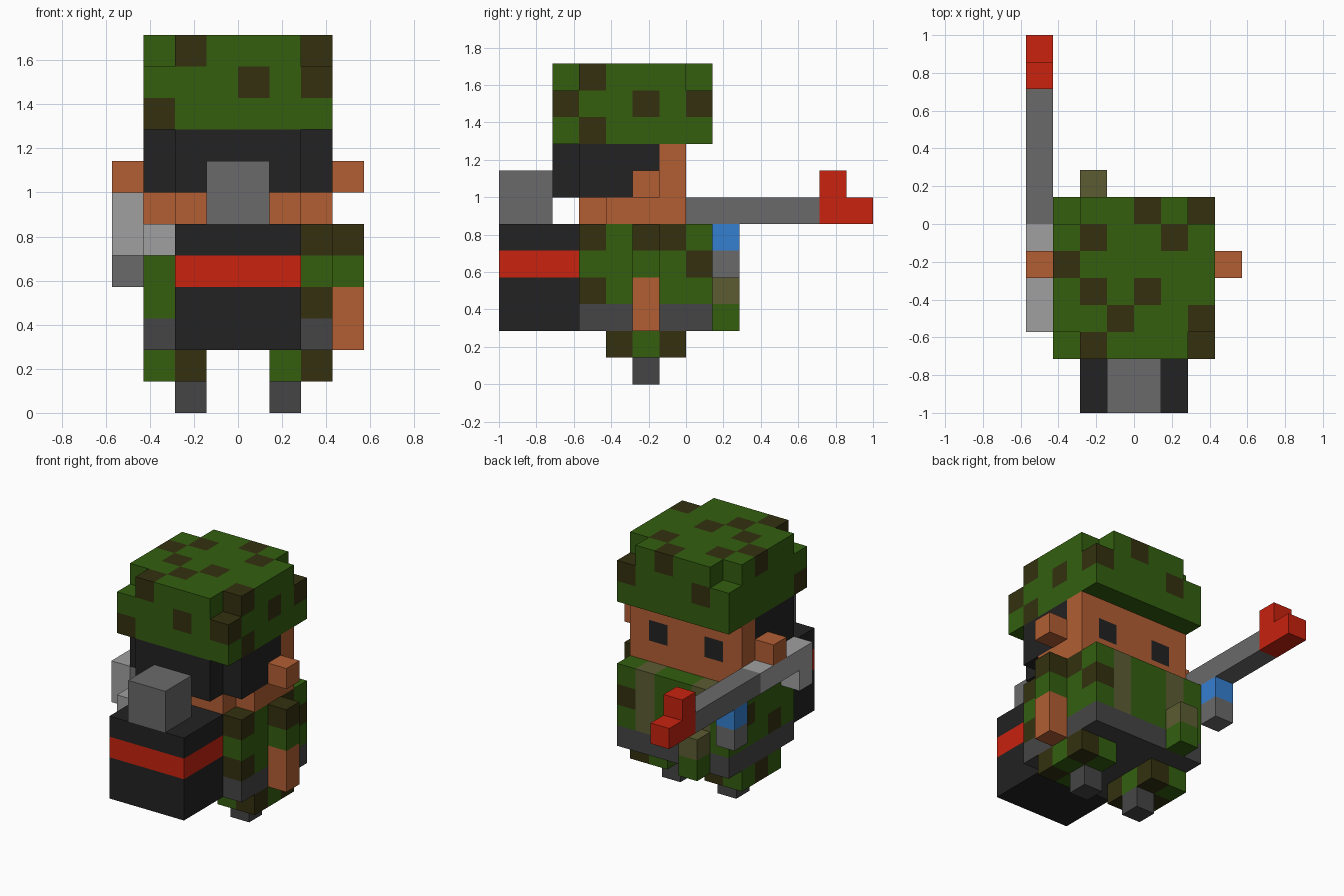
import bpy
import bmesh
from mathutils import Vector

cube = bpy.data.objects.get("Cube")
if cube:
    bpy.data.objects.remove(cube, do_unlink=True)

UNIT = 1 / 7  # edge of one block


def srgb(code):
    """Hex colour to linear RGBA."""
    parts = [int(code[i:i + 2], 16) / 255 for i in (0, 2, 4)]
    return [p / 12.92 if p < 0.04045 else ((p + 0.055) / 1.055) ** 2.4 for p in parts] + [1]


COLOURS = {
    "green": "335f0f", "brown": "33300f", "skin": "b25e33", "black": "222222",
    "grey": "6a6a6a", "light grey": "a0a0a0", "dark grey": "454545",
    "red": "c8220f", "blue": "3580d0", "olive": "5c5c33",
}
materials = {}
for name, code in COLOURS.items():
    mat = bpy.data.materials.new(name)
    mat.use_nodes = True
    mat.diffuse_color = srgb(code)
    bsdf = mat.node_tree.nodes["Principled BSDF"]
    bsdf.inputs["Base Color"].default_value = srgb(code)
    bsdf.inputs["Roughness"].default_value = 0.9
    materials[name] = mat

parts = {}


def fill(part, colour, xs, ys, zs):
    """Fill an inclusive range of blocks in a part with a colour."""
    cells = parts.setdefault(part, {})
    for x in range(xs[0], xs[-1] + 1):
        for y in range(ys[0], ys[-1] + 1):
            for z in range(zs[0], zs[-1] + 1):
                cells[x, y, z] = colour


def paint(part, colour, *cells):
    for cell in cells:
        if cell in parts[part]:
            parts[part][cell] = colour


# Helmet with its top corners cut away, and camouflage spots
fill("helmet", "green", (-3, 2), (-5, 0), (9, 11))
for x in (-3, 2):
    for y in (-5, 0):
        del parts["helmet"][x, y, 11]
paint("helmet", "brown",
      (0, 0, 11), (-2, -1, 11), (1, -1, 11), (-3, -2, 11), (-2, -3, 11),
      (0, -3, 11), (-1, -4, 11), (2, -4, 11), (-2, -5, 11),
      (2, 0, 10), (2, -5, 10), (2, -2, 10), (0, -5, 10), (-2, 0, 10),
      (-3, -5, 9), (2, -4, 9))

# Head, hair and eyes
fill("head", "skin", (-3, 2), (-3, -1), (6, 8))
fill("head", "skin", (-2, 1), (-4,), (6,))
fill("hair", "black", (-2, 1), (-5,), (7, 8))
fill("hair", "black", (-3, 2), (-4,), (7, 8))
for x in (-3, 2):
    paint("head", "black", (x, -3, 7), (x, -3, 8), (x, -2, 8))
paint("head", "black", (-2, -1, 7), (1, -1, 7))
fill("right_ear", "skin", (-4,), (-2,), (7,))
fill("left_ear", "skin", (3,), (-2,), (7,))

# Torso with belt, shoulder straps and spots
fill("torso", "green", (-3, 2), (-4, 0), (2, 5))
fill("torso", "olive", (1,), (0,), (3, 5))
fill("torso", "olive", (-2,), (0,), (3, 5))
paint("torso", "brown", (2, -4, 5), (2, -2, 5), (2, -1, 5), (2, 0, 4),
      (2, -4, 3), (-3, -1, 4), (-3, -3, 3))
fill("torso", "dark grey", (-3, 2), (-4, 0), (2,))
fill("pouch", "green", (-2,), (1,), (2,))
fill("pouch", "olive", (-2,), (1,), (3,))

# Left arm
fill("left_arm", "skin", (3,), (-2,), (2, 3))
fill("left_arm", "green", (3,), (-2,), (4,))
fill("left_arm", "brown", (3,), (-2,), (5,))

# Legs in a checker of two cloth colours, and feet
for side, x in (("right", -3), ("left", 1)):
    leg = side + "_leg"
    fill(leg, "green", (x, x + 1), (-3, -1), (1,))
    paint(leg, "brown", *[c for c in parts[leg] if (c[0] + c[1]) % 2])
for side, x in (("right", -2), ("left", 1)):
    fill(side + "_foot", "dark grey", (x,), (-2,), (0,))

# Fuel tank with a band and a valve
fill("fuel_tank", "black", (-2, 1), (-7, -5), (2, 5))
fill("fuel_tank", "red", (-2, 1), (-7, -5), (4,))
fill("tank_valve", "grey", (-1, 0), (-7, -6), (6, 7))

# Hose, barrel, nozzle and canister
fill("hose", "light grey", (-3,), (-5,), (5,))
fill("hose", "light grey", (-4,), (-4,), (5,))
fill("hose", "light grey", (-4,), (-4, -1), (6,))
fill("barrel", "grey", (-4,), (0, 4), (6,))
fill("nozzle", "red", (-4,), (5, 6), (6,))
fill("nozzle", "red", (-4,), (5,), (7,))
fill("canister", "blue", (-4,), (1,), (5,))
fill("canister", "grey", (-4,), (1,), (4,))

# Turn each part's exposed block sides into a mesh
occupied = {cell for cells in parts.values() for cell in cells}


def build(name, cells):
    bm = bmesh.new()
    used = list(dict.fromkeys(cells.values()))
    for cell, colour in cells.items():
        for axis in range(3):
            for sign in (-1, 1):
                normal = Vector((0, 0, 0))
                normal[axis] = sign
                if tuple(int(c + n) for c, n in zip(cell, normal)) in occupied:
                    continue
                u, v = Vector((0, 0, 0)), Vector((0, 0, 0))
                u[(axis + 1) % 3] = 0.5
                v[(axis + 2) % 3] = 0.5 * sign
                mid = Vector(cell) + Vector((0.5, 0.5, 0.5)) + normal / 2
                ring = (mid - u - v, mid + u - v, mid + u + v, mid - u + v)
                face = bm.faces.new([bm.verts.new(p * UNIT) for p in ring])
                face.material_index = used.index(colour)
    bmesh.ops.remove_doubles(bm, verts=bm.verts, dist=0.001)
    mesh = bpy.data.meshes.new(name)
    bm.to_mesh(mesh)
    bm.free()
    for colour in used:
        mesh.materials.append(materials[colour])
    bpy.context.collection.objects.link(bpy.data.objects.new(name, mesh))


for part, blocks in parts.items():
    build(part, blocks)
